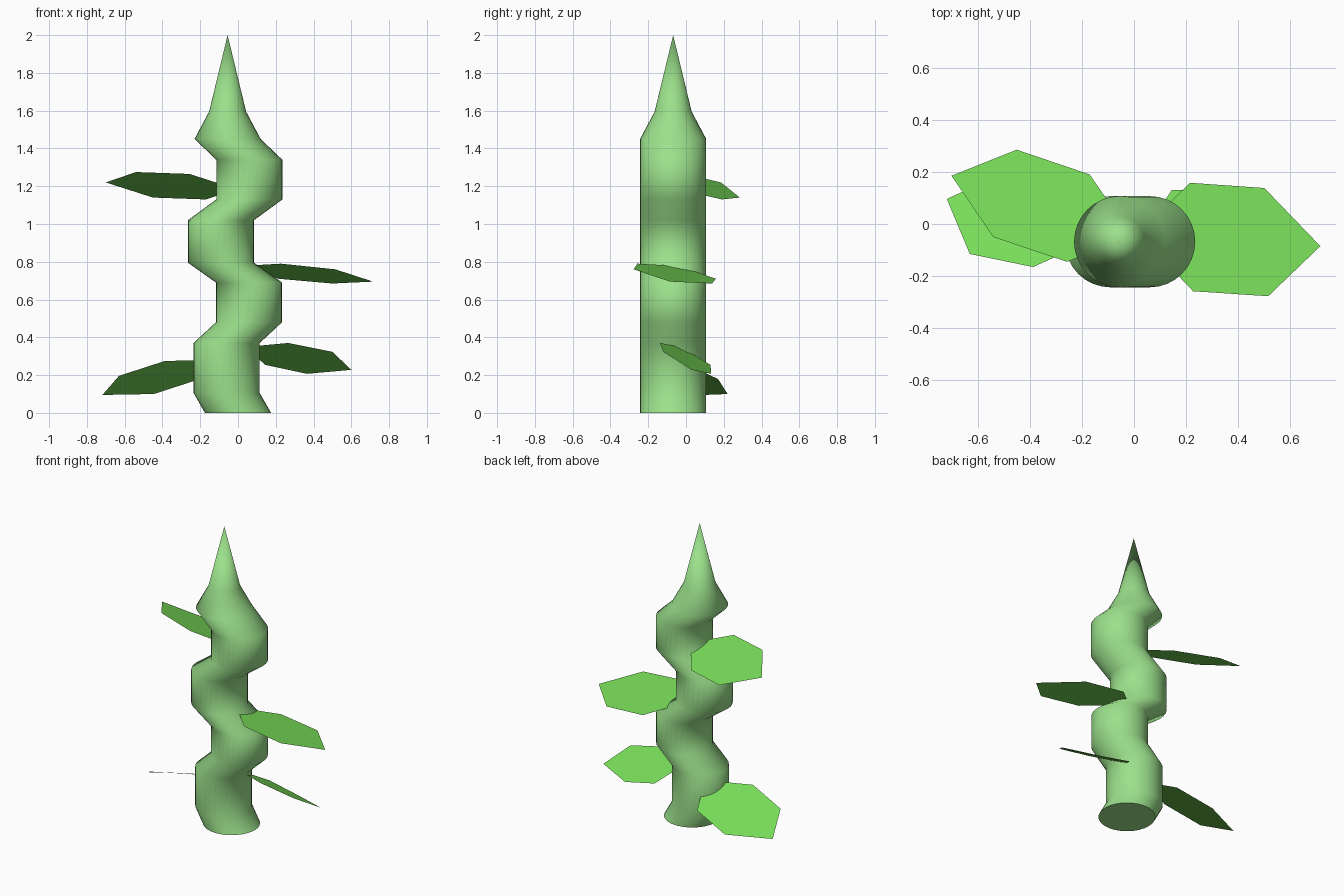
import bpy
import math
from mathutils import Vector

if "Cube" in bpy.data.objects:
    bpy.data.objects.remove(bpy.data.objects["Cube"])


def material(name, rgb):
    m = bpy.data.materials.new(name)
    m.diffuse_color = (*rgb, 1)
    m.use_nodes = True
    m.node_tree.nodes["Principled BSDF"].inputs["Base Color"].default_value = m.diffuse_color
    return m


def make_object(name, verts, faces, mat):
    me = bpy.data.meshes.new(name)
    me.from_pydata(verts, [], faces)
    me.materials.append(mat)
    ob = bpy.data.objects.new(name, me)
    bpy.context.collection.objects.link(ob)
    return ob


stalk_green = material("stalk_green", (0.33, 0.75, 0.26))
leaf_green = material("leaf_green", (0.19, 0.72, 0.10))

# Zigzag stalk: horizontal rings (z, centre x, radius), ending in a pointed tip
SIDES = 32
STALK_Y = -0.068
R = 0.175
rings = [(0, 0, R), (0.105, -0.06, R), (0.37, -0.06, R), (0.48, 0.058, R),
         (0.69, 0.058, R), (0.795, -0.09, R), (1.02, -0.09, R),
         (1.13, 0.06, R), (1.34, 0.06, R), (1.45, -0.055, R),
         (1.595, -0.055, 0.098)]
verts, faces = [], []
for z, cx, r in rings:
    for i in range(SIDES):
        a = 2 * math.pi * i / SIDES
        verts.append((cx + r * math.cos(a), STALK_Y + r * math.sin(a), z))
for k in range(len(rings) - 1):
    for i in range(SIDES):
        j = (i + 1) % SIDES
        b, t = k * SIDES, (k + 1) * SIDES
        faces.append((b + i, b + j, t + j, t + i))
top = (len(rings) - 1) * SIDES
verts.append((-0.055, STALK_Y, 2.0))
faces += [(top + i, top + (i + 1) % SIDES, len(verts) - 1) for i in range(SIDES)]
faces.append(tuple(reversed(range(SIDES))))
stalk = make_object("stalk", verts, faces, stalk_green)
for p in stalk.data.polygons:
    p.use_smooth = len(p.vertices) < 5
for e in stalk.data.edges:
    e.use_edge_sharp = max(e.vertices) < SIDES


# Flat six-sided leaves: tip plus four side corners, base mirrored into the stalk
def leaf(name, tip, outer_a, inner_a, inner_b, outer_b):
    tip, oa, ia, ib, ob = map(Vector, (tip, outer_a, inner_a, inner_b, outer_b))
    base = (oa + ia + ib + ob) / 2 - tip
    pts = [tip, oa, ia, base, ib, ob]
    if (oa - tip).cross(ob - tip).z < 0:      # keep the face pointing up
        pts.reverse()
    make_object(name, pts, [tuple(range(6))], leaf_green)


leaf("leaf_upper_left", (-0.70, 0.185, 1.22), (-0.45, 0.285, 1.14),
     (-0.17, 0.19, 1.13), (-0.257, -0.145, 1.265), (-0.54, -0.05, 1.275))
leaf("leaf_middle_right", (0.715, -0.085, 0.695), (0.50, 0.138, 0.685),
     (0.215, 0.158, 0.71), (0.227, -0.258, 0.79), (0.515, -0.277, 0.76))
leaf("leaf_lower_right", (0.60, 0.03, 0.228), (0.365, 0.133, 0.207),
     (0.145, 0.13, 0.254), (0.265, -0.138, 0.37), (0.50, -0.12, 0.323))
leaf("leaf_lower_left", (-0.718, 0.096, 0.095), (-0.445, 0.22, 0.10),
     (-0.202, 0.17, 0.179), (-0.387, -0.165, 0.275), (-0.63, -0.115, 0.196))
